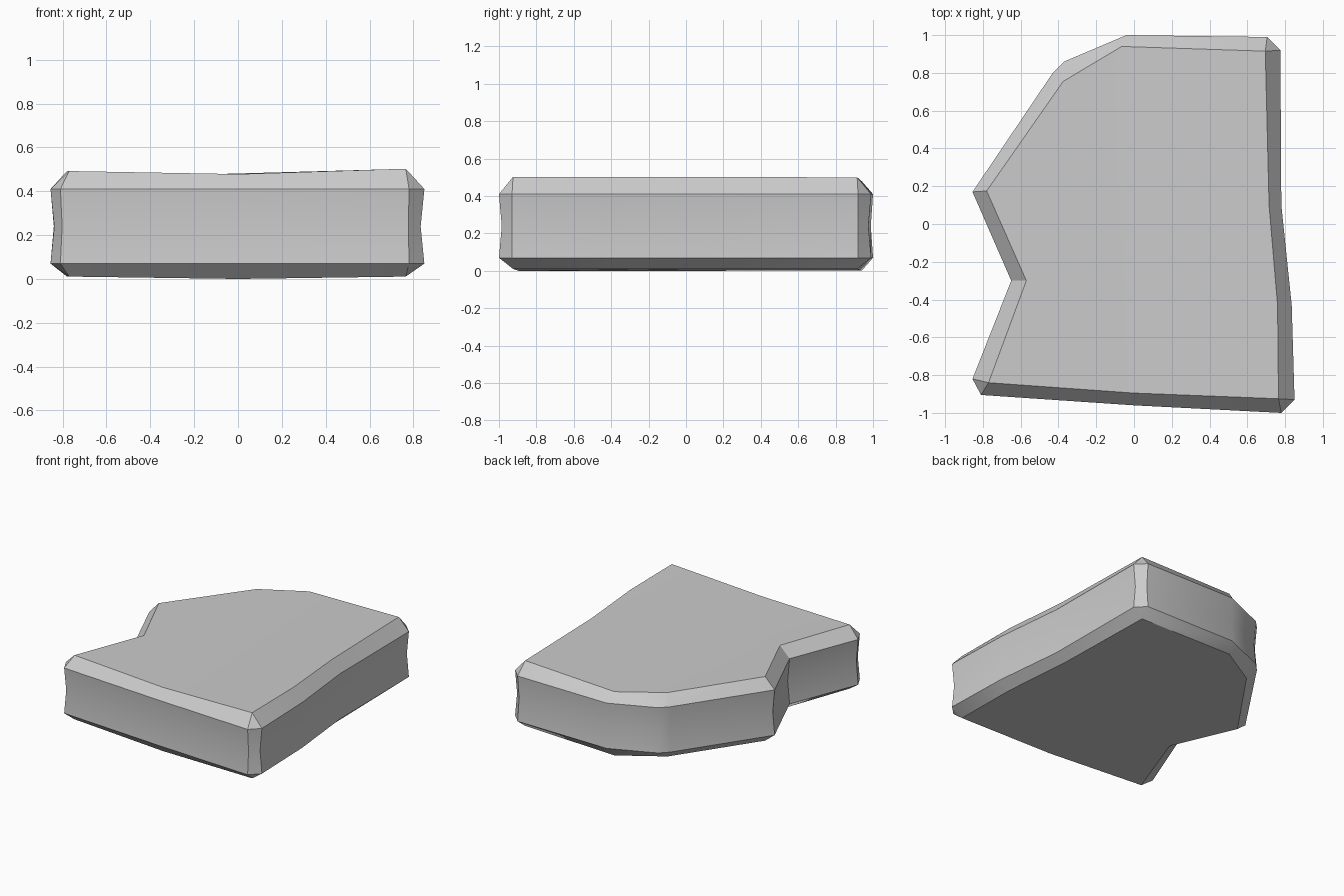
import bpy, bmesh, math
from mathutils import Vector

cube = bpy.data.objects.get("Cube")
if cube:
    bpy.data.objects.remove(cube)

# Outline of the slab: widest edge, and the inset edge of the top and bottom
outer = [(-.81, -.905), (0, -.96), (.78, -1), (.85, -.93), (.835, -.43), (.78, .1), (.775, .92),
         (.705, .99), (-.04, 1), (-.37, .86), (-.43, .8), (-.855, .17), (-.65, -.3), (-.855, -.82)]
inner = [(-.77, -.84), (0, -.895), (.765, -.925), (.765, -.925), (.76, -.43), (.715, .1), (.695, .915),
         (.695, .915), (-.065, .94), (-.375, .755), (-.375, .755), (-.78, .175), (-.57, -.3), (-.77, -.84)]
count = len(outer)
FRONT_MID, BACK_MID = 1, 8


def top_height(x):
    return 0.478 + (0.032 if x > 0 else 0.018) * abs(x)


def bottom_height(x):
    return 0.014 * abs(x)


bm = bmesh.new()


def ring(inset, height):
    """Loop of vertices between the outer (0) and inner (1) outline."""
    verts = []
    for a, b in zip(outer, inner):
        p = Vector(a).lerp(Vector(b), inset)
        verts.append(bm.verts.new((p.x, p.y, height(p.x))))
    return verts


# Bottom edge, lower bevel, slightly pinched waist, upper bevel, top edge
rings = [ring(1, bottom_height), ring(0, lambda x: 0.07), ring(0.2, lambda x: 0.24),
         ring(0, lambda x: 0.41), ring(1, top_height)]

# Walls and bevels
for low, high in zip(rings, rings[1:]):
    for i in range(count):
        j = (i + 1) % count
        bm.faces.new((low[i], low[j], high[j], high[i]))

# Top and bottom, each folded along a shallow line down the middle
for loop, flip in ((rings[-1], False), (rings[0], True)):
    halves = [loop[FRONT_MID:BACK_MID + 1], loop[BACK_MID:] + loop[:FRONT_MID + 1]]
    for half in halves:
        bm.faces.new(half[::-1] if flip else half)

# Close the chamfered corners into triangles
bmesh.ops.remove_doubles(bm, verts=bm.verts, dist=0.001)
bmesh.ops.recalc_face_normals(bm, faces=bm.faces)
bmesh.ops.triangulate(bm, faces=[f for f in bm.faces if len(f.verts) > 4])

mesh = bpy.data.meshes.new("stone_slab")
bm.to_mesh(mesh)
bm.free()
slab = bpy.data.objects.new("stone_slab", mesh)
bpy.context.collection.objects.link(slab)

# Plain grey stone
stone = bpy.data.materials.new("grey_stone")
stone.use_nodes = True
colour = (0.6, 0.6, 0.6, 1)
stone.diffuse_color = colour
stone.node_tree.nodes["Principled BSDF"].inputs["Base Color"].default_value = colour
mesh.materials.append(stone)

bpy.ops.object.select_all(action='DESELECT')
slab.select_set(True)
bpy.context.view_layer.objects.active = slab
bpy.ops.object.shade_smooth_by_angle(angle=math.radians(30))
